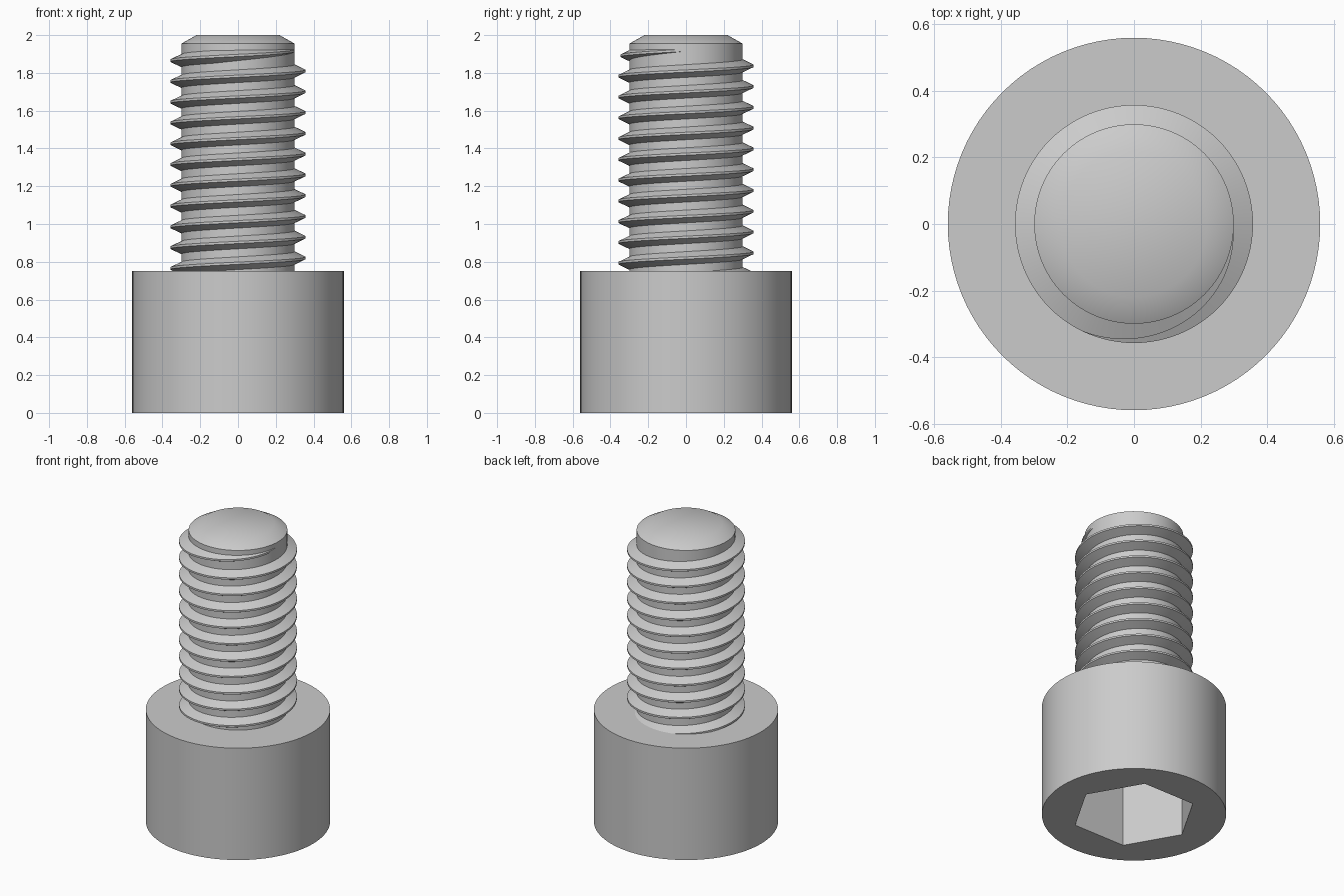
import bpy, bmesh
from math import pi, cos, sin, radians

SEGMENTS = 96
HEAD_RADIUS, HEAD_HEIGHT = 0.56, 0.75
CORE_RADIUS, CREST_RADIUS = 0.30, 0.358
PITCH = 0.11
SOCKET_RADIUS, SOCKET_DEPTH = 0.38, 0.45

cube = bpy.data.objects.get("Cube")
if cube:
    bpy.data.objects.remove(cube, do_unlink=True)

# Single metal colour
steel = bpy.data.materials.new("grey steel")
steel.use_nodes = True
grey = (0.6, 0.6, 0.6, 1)
steel.diffuse_color = grey
steel.node_tree.nodes["Principled BSDF"].inputs["Base Color"].default_value = grey


def round_radius(radius):
    return lambda angle: radius


def hex_radius(angle):
    """Distance from the axis to a hexagon with a corner at angle zero."""
    return SOCKET_RADIUS * cos(pi / 6) / cos(angle % (pi / 3) - pi / 6)


def skin(name, rings, closed):
    """Join successive rings of points with quads and cap both ends."""
    bm = bmesh.new()
    loops = [[bm.verts.new(p) for p in ring] for ring in rings]
    for a, b in zip(loops, loops[1:]):
        n = len(a)
        for i in range(n):
            j = (i + 1) % n
            bm.faces.new((a[i], a[j], b[j], b[i]))
    if closed:
        bm.faces.new(loops[0])
        bm.faces.new(loops[-1])
    bmesh.ops.recalc_face_normals(bm, faces=bm.faces)
    mesh = bpy.data.meshes.new(name)
    bm.to_mesh(mesh)
    bm.free()
    mesh.materials.append(steel)
    obj = bpy.data.objects.new(name, mesh)
    bpy.context.collection.objects.link(obj)
    bpy.ops.object.select_all(action="DESELECT")
    obj.select_set(True)
    bpy.context.view_layer.objects.active = obj
    bpy.ops.object.shade_smooth_by_angle(angle=radians(30))
    return obj


def lathe(name, profile):
    """Turn (radius function, height) pairs around the vertical axis."""
    angles = [2 * pi * i / SEGMENTS for i in range(SEGMENTS)]
    rings = [[(r(a) * cos(a), r(a) * sin(a), z) for a in angles] for r, z in profile]
    return skin(name, rings, True)


# Cylinder head with a hexagonal socket underneath
head = round_radius(HEAD_RADIUS)
lathe("head", [(hex_radius, SOCKET_DEPTH), (hex_radius, 0),
               (head, 0), (head, HEAD_HEIGHT)])

# Shank core with chamfered tip
core = round_radius(CORE_RADIUS)
lathe("shank", [(core, HEAD_HEIGHT - 0.03), (core, 1.955), (round_radius(0.22), 2)])

# Right-handed thread, sinking into the core over its last part turn
END_ANGLE, FADE_ANGLE = 2 * pi, radians(115)
END_HEIGHT = 1.92
TURNS = 11.2
steps = int(TURNS * SEGMENTS)
section = [(-0.015, -0.041), (CREST_RADIUS - CORE_RADIUS, -0.006),
           (CREST_RADIUS - CORE_RADIUS, 0.006), (-0.015, 0.041)]
rings = []
for i in range(steps + 1):
    back = 2 * pi * (steps - i) / SEGMENTS
    angle = END_ANGLE - back
    height = END_HEIGHT - PITCH * back / (2 * pi)
    sink = 0.06 * max(0, 1 - back / FADE_ANGLE)
    rings.append([((CORE_RADIUS + r - sink) * cos(angle),
                   (CORE_RADIUS + r - sink) * sin(angle),
                   height + z) for r, z in section])
skin("thread", rings, True)
